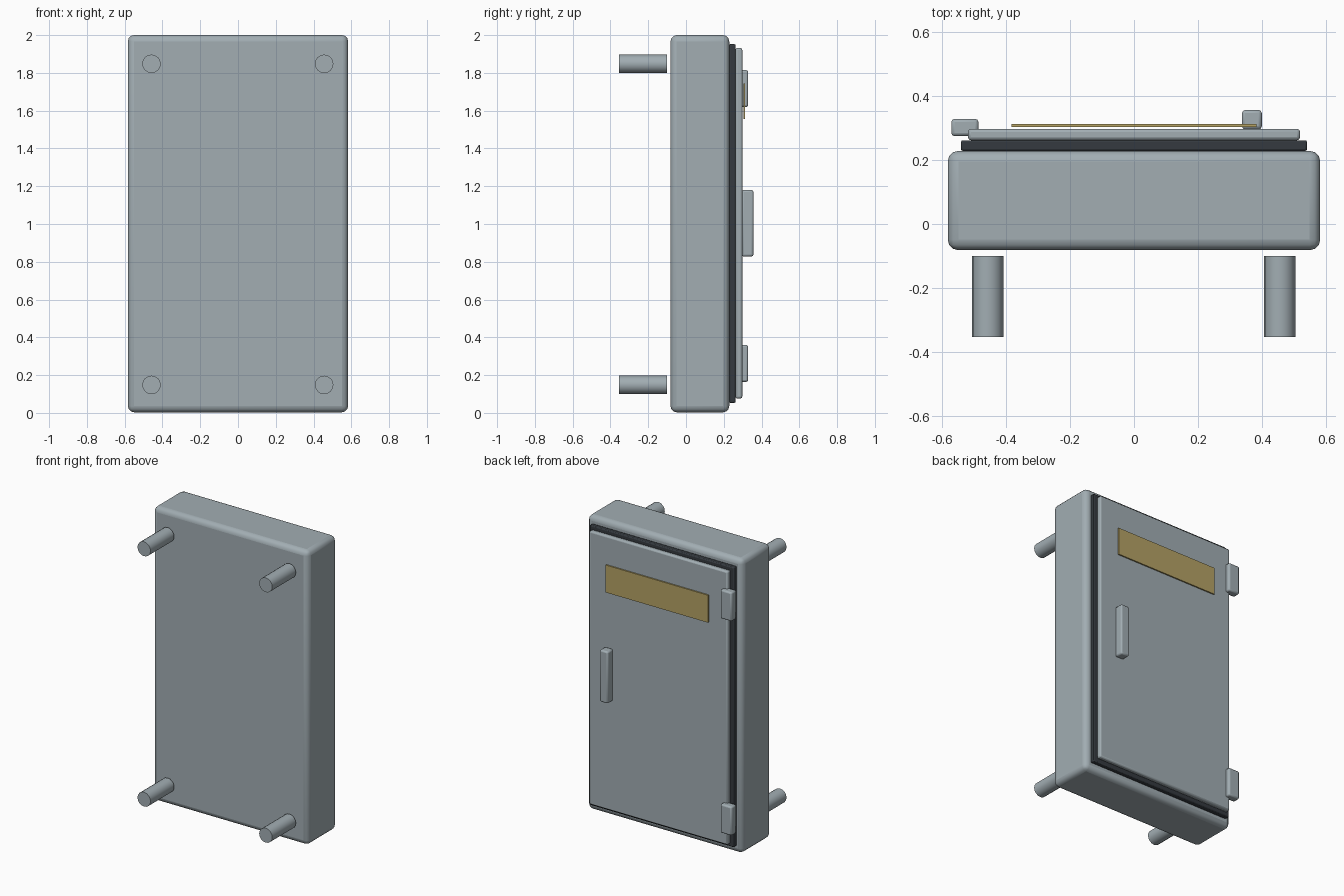
import bpy, math

if "Cube" in bpy.data.objects:
    bpy.data.objects.remove(bpy.data.objects["Cube"])


def material(name, color):
    m = bpy.data.materials.new(name)
    m.diffuse_color = (*color, 1)
    m.use_nodes = True
    m.node_tree.nodes["Principled BSDF"].inputs["Base Color"].default_value = m.diffuse_color
    return m


STEEL = material("grey steel", (0.36, 0.42, 0.45))
RUBBER = material("dark rubber", (0.035, 0.042, 0.05))
BRASS = material("ochre plate", (0.46, 0.36, 0.13))


def box(name, x, y, z, mat, bevel=0.0, segments=2):
    """Box from (min, max) ranges, with rounded edges."""
    spans = (x, y, z)
    bpy.ops.mesh.primitive_cube_add(size=1, location=[(a + b) / 2 for a, b in spans])
    ob = bpy.context.object
    ob.name = name
    ob.scale = [b - a for a, b in spans]
    bpy.ops.object.transform_apply(location=False, rotation=False, scale=True)
    ob.data.materials.append(mat)
    if bevel:
        bpy.ops.object.shade_smooth_by_angle(angle=math.radians(35))
        mod = ob.modifiers.new("rounded_edges", 'BEVEL')
        mod.width = bevel
        mod.segments = segments
        # keep the edge rounding ahead of any smoothing modifier
        ob.modifiers.move(len(ob.modifiers) - 1, 0)
    return ob


# Cabinet body, seal and door
box("cabinet", (-0.583, 0.583), (-0.082, 0.229), (0.003, 2.0), STEEL, 0.033, 3)
box("door_seal", (-0.542, 0.542), (0.229, 0.262), (0.053, 1.952), RUBBER, 0.006)
box("door", (-0.52, 0.52), (0.262, 0.298), (0.076, 1.932), STEEL, 0.01)

# Door fittings
box("handle", (0.338, 0.40), (0.296, 0.357), (0.828, 1.18), STEEL, 0.01)
box("label_plate", (-0.384, 0.384), (0.304, 0.313), (1.557, 1.743), BRASS)
for name, z in (("upper_hinge", 1.717), ("lower_hinge", 0.262)):
    box(name, (-0.572, -0.487), (0.275, 0.329), (z - 0.098, z + 0.098), STEEL, 0.01)

# Wall mounting posts, standing just clear of the rear panel
for side, x in (("left", -0.458), ("right", 0.456)):
    for level, z in (("lower", 0.148), ("upper", 1.848)):
        bpy.ops.mesh.primitive_cylinder_add(vertices=16, radius=0.049, depth=0.254,
                                            location=(x, -0.227, z),
                                            rotation=(math.pi / 2, 0, 0))
        post = bpy.context.object
        post.name = f"{level}_{side}_post"
        post.data.materials.append(STEEL)
        bpy.ops.object.shade_smooth_by_angle(angle=math.radians(30))
